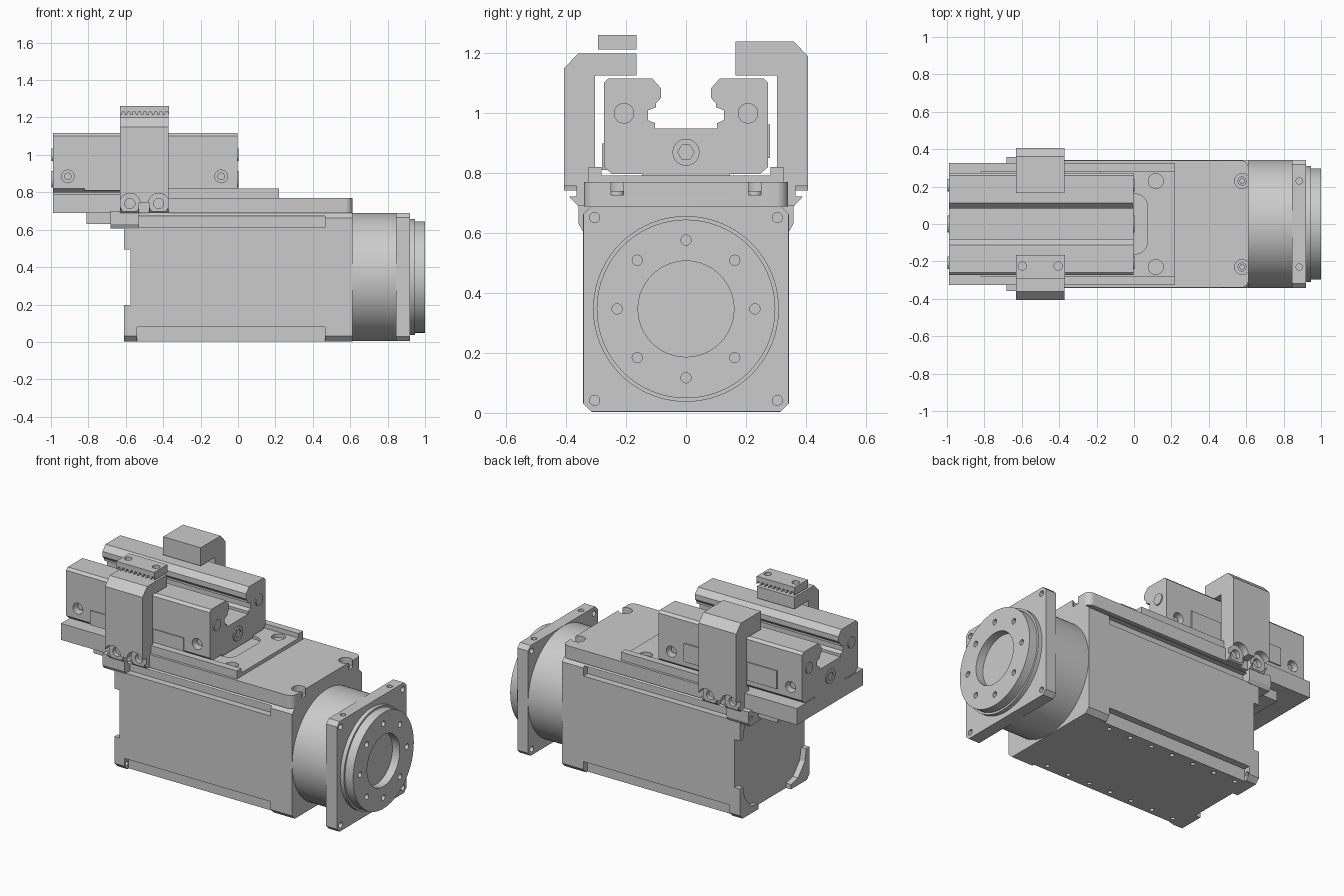
import bpy, bmesh, math

if "Cube" in bpy.data.objects:
    bpy.data.objects.remove(bpy.data.objects["Cube"])

def circ(a, b, r, n=32):
    return [(a + r * math.cos(2 * math.pi * i / n), b + r * math.sin(2 * math.pi * i / n)) for i in range(n)]

def rect(a0, a1, b0, b1, c=0):
    if not c:
        return [(a0, b0), (a1, b0), (a1, b1), (a0, b1)]
    return [(a0 + c, b0), (a1 - c, b0), (a1, b0 + c), (a1, b1 - c),
            (a1 - c, b1), (a0 + c, b1), (a0, b1 - c), (a0, b0 + c)]

def rounded_end(a0, a1, b0, b1, r, n=8):
    """Rectangle with both corners at the a1 end rounded."""
    p = [(a0, b1), (a0, b0)]
    for cb, start in ((b0 + r, -90), (b1 - r, 0)):
        for i in range(n + 1):
            t = math.radians(start + 90 * i / n)
            p.append((a1 - r + r * math.cos(t), cb + r * math.sin(t)))
    return p

def flip(pts, s):
    return [(s * a, b) for a, b in pts]

def prism(name, pts, axis, lo, hi):
    """Extrude a profile along an axis: x takes (y,z), y takes (x,z), z takes (x,y)."""
    place = {'x': lambda p, t: (t, p[0], p[1]), 'y': lambda p, t: (p[0], t, p[1]),
             'z': lambda p, t: (p[0], p[1], t)}[axis]
    bm = bmesh.new()
    lo_v = [bm.verts.new(place(p, lo)) for p in pts]
    hi_v = [bm.verts.new(place(p, hi)) for p in pts]
    bm.faces.new(lo_v)
    bm.faces.new(hi_v)
    n = len(pts)
    for i in range(n):
        j = (i + 1) % n
        bm.faces.new((lo_v[i], lo_v[j], hi_v[j], hi_v[i]))
    bmesh.ops.recalc_face_normals(bm, faces=bm.faces)
    me = bpy.data.meshes.new(name)
    bm.to_mesh(me)
    bm.free()
    ob = bpy.data.objects.new(name, me)
    bpy.context.collection.objects.link(ob)
    return ob

def cut(ob, *specs):
    """Subtract each (profile, axis, lo, hi) from the object."""
    for s in specs:
        c = prism("cutter", *s)
        c.hide_render = True
        m = ob.modifiers.new("cut", 'BOOLEAN')
        m.operation, m.solver, m.object = 'DIFFERENCE', 'EXACT', c
        dg = bpy.context.evaluated_depsgraph_get()
        me = bpy.data.meshes.new_from_object(ob.evaluated_get(dg))
        ob.modifiers.clear()
        ob.data = me
        bpy.data.objects.remove(c)
    return ob

CZ = 0.347  # spindle axis height

# Motor housing with notched long corners and bottom screw holes
body = prism("housing", rect(-.343, .343, .003, .69, .028), 'x', -.575, .612)
for s in (-1, 1):
    y0, y1 = sorted((s * .302, s * .4))
    cut(body, (rect(y0, y1, -.05, .08), 'x', -.54, .465),
              (rect(y0, y1, .612, .672), 'x', -.54, .465))
    for z in (.042, .645):
        cut(body, (circ(s * .322, z, .014, 16), 'x', -.6, -.53))
    for i in range(7):
        cut(body, (circ(-.5 + i * .15, s * .265, .013, 16), 'z', -.02, .03))

# Corner feet on the rear face
for s in (-1, 1):
    for up, lab in ((0, "lower"), (1, "upper")):
        pts = [(.315, 0), (.343, .028), (.343, .195), (.31, .195), (.295, .12), (.23, .045), (.16, .03), (.16, 0)]
        pts = [(s * y, .69 - z if up else z + .003) for y, z in pts]
        prism(f"{lab}_rear_foot", pts, 'x', -.61, -.574)

# Gear neck, square flange and output disc
prism("neck", circ(0, CZ, .342, 96), 'x', .61, .848)
flange = prism("flange", rect(-.342, .342, .005, .69, .025), 'x', .846, .92)
for y in (-.305, .305):
    for z in (.042, .652):
        cut(flange, (circ(y, z, .017, 20), 'x', .8, .95))
for y in (-.23, .23):
    cut(flange, (circ(.883, y, .017, 20), 'z', .64, .72))
prism("disc_rim", circ(0, CZ, .31, 96), 'x', .919, .945)
disc = prism("output_disc", circ(0, CZ, .298, 96), 'x', .944, 1.0)
cut(disc, (circ(0, CZ, .16, 64), 'x', .95, 1.05))
for i in range(8):
    t = i * math.pi / 4
    cut(disc, (circ(.23 * math.cos(t), CZ + .23 * math.sin(t), .017, 20), 'x', .965, 1.05))

# Saddle on top of the housing with four counterbores
saddle = prism("saddle", rounded_end(-.55, .612, -.34, .34, .04), 'z', .689, .77)
carrier = prism("carrier_plate", [(-.325, .69), (.325, .69), (.325, .82), (.282, .82), (.282, .792),
                                  (-.282, .792), (-.282, .82), (-.325, .82)], 'x', -.99, .22)
cut(carrier, (rect(-1.1, -.63, .792, .9), 'y', -.5, .5),
             (rounded_end(-.2, .07, -.16, .16, .06), 'z', .774, .9))
for y in (-.23, .23):
    cut(saddle, (circ(.578, y, .04), 'z', .727, .8))
    cut(carrier, (circ(.117, y, .04), 'z', .755, .9))
    for x, z in ((.578, .74), (.117, .768)):
        screw = prism("saddle_screw", circ(x, y, .024, 24), 'z', z - .03, z)
        cut(screw, (circ(x, y, .013, 6), 'z', z - .015, z + .1))

# Support under the overhang and side pivot blocks
prism("overhang_support", rect(-.26, .26, .63, .692), 'x', -.81, -.57)
prism("overhang_support_step", rect(-.33, .33, .607, .692), 'x', -.68, -.57)
for s in (-1, 1):
    block = prism("pivot_block", flip([(.29, .607), (.345, .607), (.358, .63), (.358, .70), (.29, .70)], s),
                  'x', -.682, -.53)
    cut(block, (circ(s * .335, .655, .014, 16), 'x', -.75, -.62))

# Slotted clamp rail
half = [(.103, .95), (.103, .967), (.127, .977), (.127, 1.01), (.1, 1.02), (.1, 1.033), (.083, 1.052),
        (.083, 1.083), (.113, 1.117), (.258, 1.117), (.273, 1.102), (.273, .82), (.248, .798), (.147, .798), (.147, .785)]
rail = prism("clamp_rail", half + flip(half, -1)[::-1], 'x', -.99, -.003)
for x in (-.91, -.09):
    cut(rail, (circ(x, .885, .034), 'y', -.3, -.22), (circ(x, .885, .034), 'y', .22, .3))
    for s in (-1, 1):
        y0, y1 = sorted((s * .225, s * .2))
        prism("side_screw", circ(x, .885, .02, 24), 'y', min(s * .2, s * .245), max(s * .2, s * .245))
prism("front_side_strip", rect(-.82, -.18, .81, .9), 'y', -.28, -.26)
prism("rear_side_strip", rect(-.82, -.18, .85, .963), 'y', .26, .28)

# Screws in both ends of the rail
for x0, x1, sink in ((-.03, .004, (-.018, .05)), (-.996, -.96, (-1.05, -.975))):
    for y in (-.207, .207):
        prism("end_plug", circ(y, 1.0, .034), 'x', x0, x1)
    screw = prism("hex_screw", circ(0, .87, .045, 40), 'x', x0, x1)
    cut(screw, (circ(0, .87, .027, 6), 'x', *sink))

# Hooked clamp arms, the rear one taller
for s, top, lab in ((-1, 1.20, "front"), (1, 1.24, "rear")):
    pts = [(.407, .74), (.407, top - .05), (.36, top), (.165, top), (.165, 1.127), (.303, 1.127),
           (.303, .795), (.322, .795), (.322, .69), (.36, .69)]
    arm = prism(f"{lab}_clamp_arm", flip(pts, s), 'x', -.63, -.372)
    span = lambda a, b: sorted((s * a, s * b))
    for x in (-.578, -.424):
        cut(arm, (circ(x, .74, .055), 'y', *span(.366, .5)),
                 (circ(x, .74, .027, 24), 'y', *span(.34, .5)))
    cut(arm, (rect(-.528, -.475, .6, .742), 'y', *span(.335, .5)))

# Serrated jaw pad above the front arm
n = 9
step = .26 / n
teeth = []
for i in range(n):
    x = -.632 + i * step
    teeth += [(x, 1.213), (x + step * .3, 1.213), (x + step * .5, 1.232), (x + step * .8, 1.232)]
pad = prism("jaw_pad", teeth + [(-.37, 1.213), (-.37, 1.262), (-.632, 1.262)], 'y', -.293, -.165)
for x in (-.597, -.405):
    cut(pad, (circ(x, -.225, .022, 24), 'z', 1.2, 1.3))

# Smooth the round parts, keep edges sharp
bpy.ops.object.select_all(action='SELECT')
bpy.context.view_layer.objects.active = body
bpy.ops.object.shade_smooth_by_angle(angle=math.radians(25))
